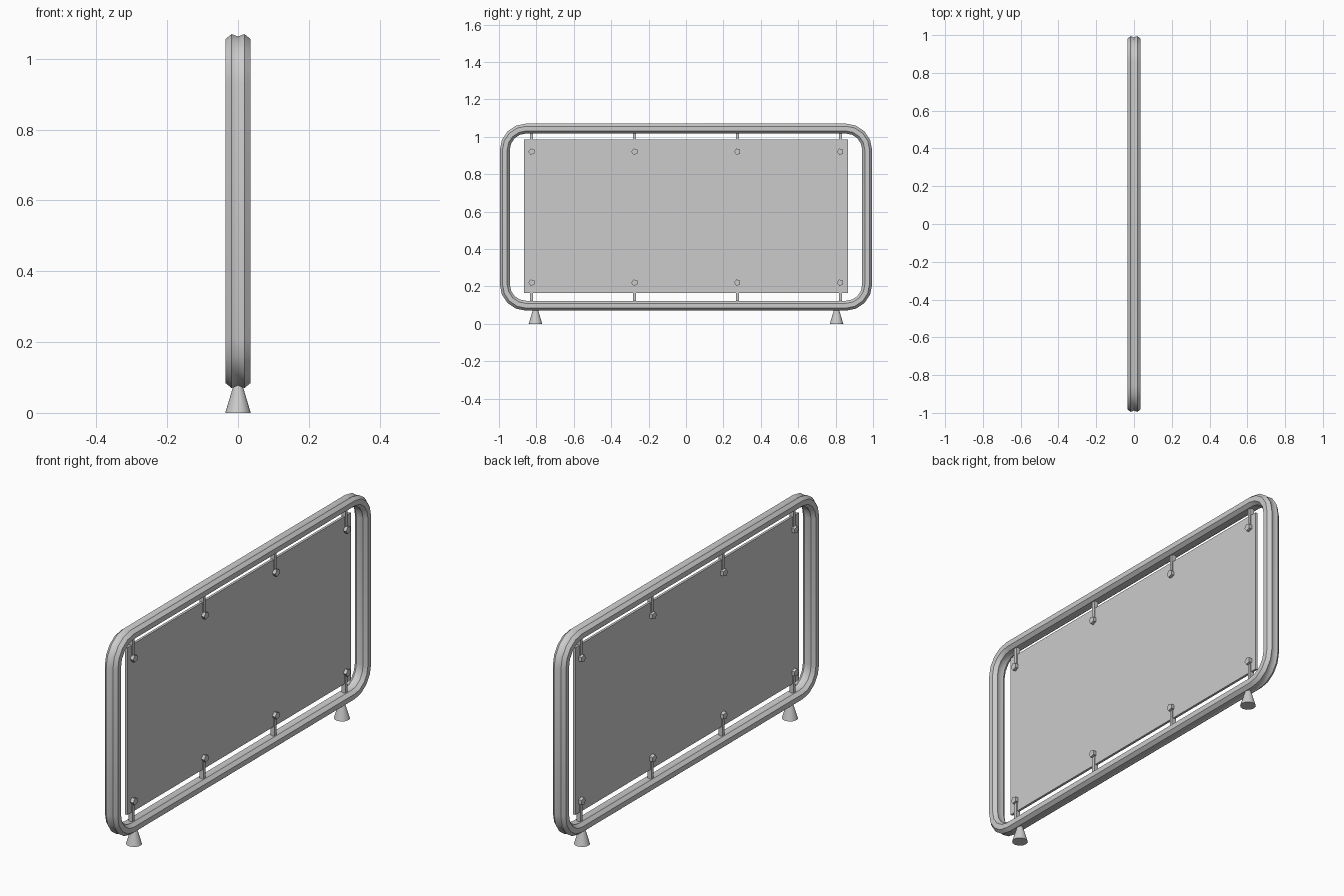
import bpy, bmesh, math
from mathutils import Matrix

if "Cube" in bpy.data.objects:
    bpy.data.objects.remove(bpy.data.objects["Cube"])


def make_object(name, bm, smooth=None):
    bmesh.ops.recalc_face_normals(bm, faces=bm.faces)
    me = bpy.data.meshes.new(name)
    bm.to_mesh(me)
    bm.free()
    ob = bpy.data.objects.new(name, me)
    bpy.context.collection.objects.link(ob)
    if smooth:
        bpy.context.view_layer.objects.active = ob
        ob.select_set(True)
        bpy.ops.object.shade_smooth_by_angle(angle=math.radians(smooth))
        ob.select_set(False)
    return ob


def box(name, centre, size):
    bm = bmesh.new()
    bmesh.ops.create_cube(bm, size=1, matrix=Matrix.Translation(centre) @ Matrix.Diagonal((*size, 1)))
    return make_object(name, bm)


def cylinder(name, centre, r1, r2, depth, sides, rot=Matrix(), smooth=None):
    bm = bmesh.new()
    bmesh.ops.create_cone(bm, cap_ends=True, segments=sides, radius1=r1, radius2=r2,
                          depth=depth, matrix=Matrix.Translation(centre) @ rot)
    return make_object(name, bm, smooth)


# tube frame: grooved section swept round a rounded rectangle
half = [(0, -0.007), (0.018, 0), (0.035, -0.014), (0.035, -0.039), (0.018, -0.053), (0, -0.048)]
section = half + [(-x, v) for x, v in half[-2:0:-1]]
radius, steps = 0.14, 4
bm = bmesh.new()
rings = []
for k, (sy, sz) in enumerate([(1, 1), (-1, 1), (-1, -1), (1, -1)]):
    cy, cz = sy * (0.995 - radius), 0.57 + sz * (0.5 - radius)
    for i in range(steps + 1):
        a = math.pi / 2 * (k + i / steps)
        rings.append([bm.verts.new((x, cy + (radius + v) * math.cos(a), cz + (radius + v) * math.sin(a)))
                      for x, v in section])
n = len(section)
for i, ring in enumerate(rings):
    nxt = rings[(i + 1) % len(rings)]
    for j in range(n):
        bm.faces.new((ring[j], ring[(j + 1) % n], nxt[(j + 1) % n], nxt[j]))
make_object("tube_frame", bm, 50)

# display panel
box("panel", (0, 0, 0.575), (0.012, 1.73, 0.82))

# hanger strips and five-sided bolts
turn = Matrix.Rotation(math.pi / 2, 4, 'Y')
for y in (-0.825, -0.275, 0.275, 0.825):
    for bolt_z, end_z in ((0.92, 1.03), (0.22, 0.11)):
        box("hanger", (0, y, (bolt_z + end_z) / 2), (0.022, 0.016, abs(end_z - bolt_z)))
        cylinder("bolt", (0, y, bolt_z), 0.018, 0.018, 0.044, 5, turn @ Matrix.Rotation(math.pi, 4, 'Z'))

# conical feet
for y in (-0.805, 0.805):
    cylinder("foot", (0, y, 0.04), 0.036, 0.012, 0.08, 12, smooth=40)
